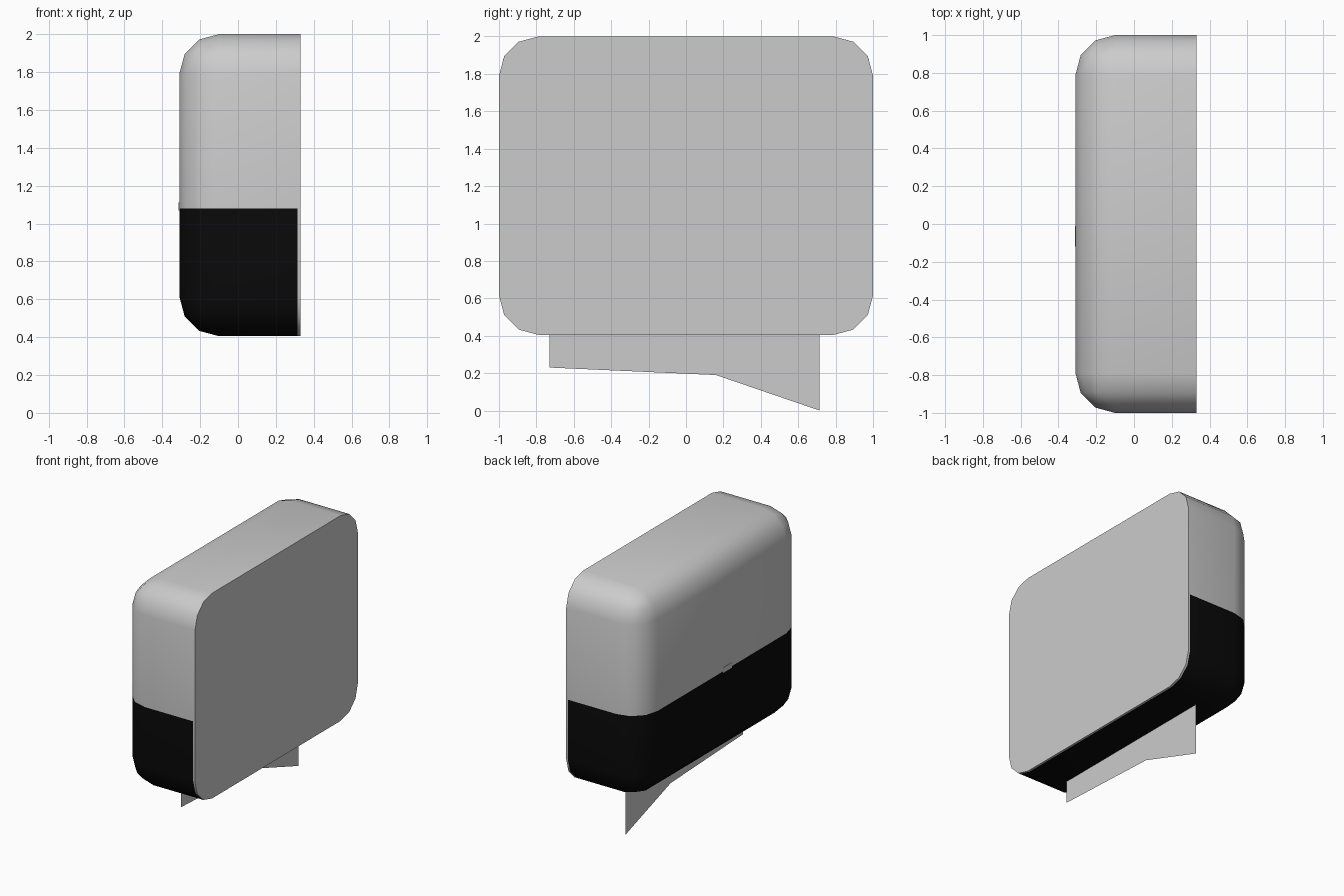
import bpy, bmesh, math
from mathutils import Vector

if "Cube" in bpy.data.objects:
    bpy.data.objects.remove(bpy.data.objects["Cube"])

X0, X1, Z0, Z1 = -0.31, 0.33, 0.405, 2.0
SPLIT_Z, LIP_X = 1.08, 0.315

black = bpy.data.materials.new("black")
black.diffuse_color = (0.003, 0.003, 0.003, 1)
black.use_nodes = True
black.node_tree.nodes["Principled BSDF"].inputs["Base Color"].default_value = black.diffuse_color


def add_object(name, bm, material=None):
    mesh = bpy.data.meshes.new(name)
    bm.to_mesh(mesh)
    bm.free()
    ob = bpy.data.objects.new(name, mesh)
    bpy.context.collection.objects.link(ob)
    if material:
        mesh.materials.append(material)
    bpy.ops.object.select_all(action='DESELECT')
    ob.select_set(True)
    bpy.context.view_layer.objects.active = ob
    bpy.ops.object.shade_smooth_by_angle(angle=math.radians(40))
    return ob


def box(lo, hi):
    bm = bmesh.new()
    bmesh.ops.create_cube(bm, size=1)
    lo, hi = Vector(lo), Vector(hi)
    for v in bm.verts:
        v.co = (lo + hi) / 2 + v.co * (hi - lo)
    return bm


def casing(keep_lower):
    # Rounded box, flat on +x, split into a grey shell and a lower black shell
    bm = box((X0, -1, Z0), (X1, 1, Z1))
    edges = [e for e in bm.edges if min(v.co.x for v in e.verts) < 0]
    bmesh.ops.bevel(bm, geom=edges, offset=0.21, segments=3,
                    profile=0.5, affect='EDGES')
    for co, no in (((0, 0, SPLIT_Z), (0, 0, 1)), ((LIP_X, 0, 0), (1, 0, 0))):
        bmesh.ops.bisect_plane(bm, geom=bm.verts[:] + bm.edges[:] + bm.faces[:],
                               plane_co=co, plane_no=no)

    def is_lower(f):
        c = f.calc_center_median()
        return c.z < SPLIT_Z and c.x < LIP_X

    # The flat panel stays whole
    panel = [f for f in bm.faces if f.normal.x > 0.99]
    bmesh.ops.dissolve_faces(bm, faces=panel)
    drop = [f for f in bm.faces if is_lower(f) != keep_lower]
    bmesh.ops.delete(bm, geom=drop, context='FACES')
    return bm


add_object("main_casing", casing(False))
add_object("lower_casing", casing(True), black)

# Small button on the left face, just above the colour split
add_object("button", box((X0 - 0.003, -0.12, 1.07), (X0 + 0.02, -0.01, 1.11)))

# Thin fin under the casing
bm = bmesh.new()
profile = [(-0.73, 0.42), (-0.73, 0.23), (0.16, 0.19), (0.715, 0.0), (0.715, 0.42)]
bm.faces.new([bm.verts.new((0.02, y, z)) for y, z in profile])
bm.normal_update()
add_object("bottom_fin", bm)
